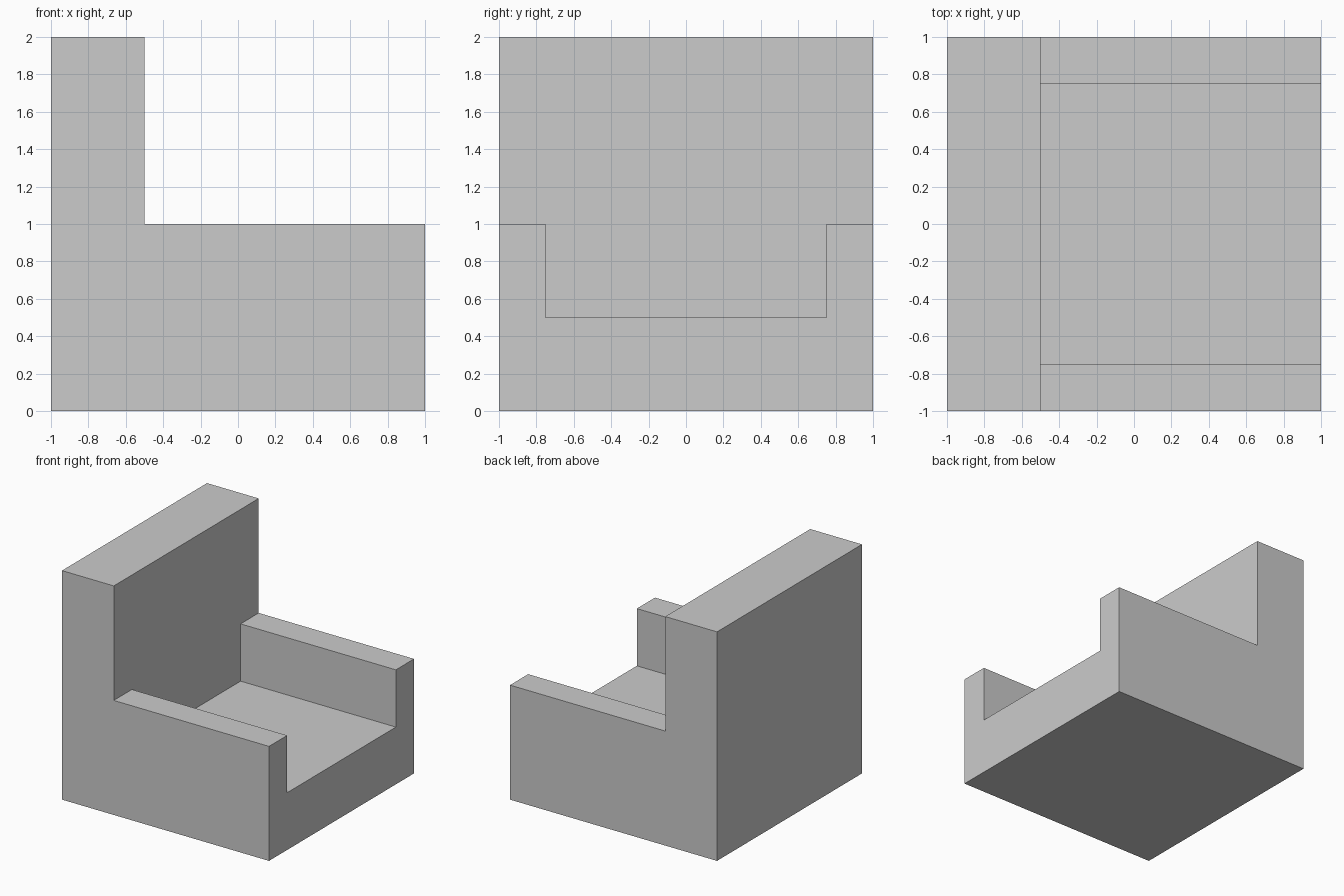
import bpy, bmesh

if "Cube" in bpy.data.objects:
    bpy.data.objects.remove(bpy.data.objects["Cube"])

BACK, BACK_FRONT, FRONT = -1.0, -0.5, 1.0   # x stations along the chair

# Cross-sections in (y, z)
backrest = [(-1, 0), (1, 0), (1, 1), (1, 2), (-1, 2), (-1, 1)]
channel = [(0.75, 1), (0.75, 0.5), (-0.75, 0.5), (-0.75, 1)]
seat_and_arms = [(-1, 0), (1, 0), (1, 1)] + channel + [(-1, 1)]
backrest_face = [(1, 1), (1, 2), (-1, 2), (-1, 1)] + channel[::-1]

bm = bmesh.new()


def ring(profile, x):
    return [bm.verts.new((x, y, z)) for y, z in profile]


def cap(profile, x):
    bm.faces.new(ring(profile, x))


def walls(profile, x0, x1):
    a, b = ring(profile, x0), ring(profile, x1)
    for i in range(len(a)):
        j = (i + 1) % len(a)
        bm.faces.new((a[i], a[j], b[j], b[i]))


# Tall backrest slab
cap(backrest, BACK)
walls(backrest, BACK, BACK_FRONT)
cap(backrest_face, BACK_FRONT)

# Seat with two arms, running forward from the backrest
walls(seat_and_arms, BACK_FRONT, FRONT)
cap(seat_and_arms, FRONT)

# Weld into one closed solid
bmesh.ops.remove_doubles(bm, verts=bm.verts[:], dist=1e-5)
bmesh.ops.recalc_face_normals(bm, faces=bm.faces[:])
mesh = bpy.data.meshes.new("armchair")
bm.to_mesh(mesh)
bm.free()
bpy.context.collection.objects.link(bpy.data.objects.new("armchair", mesh))
